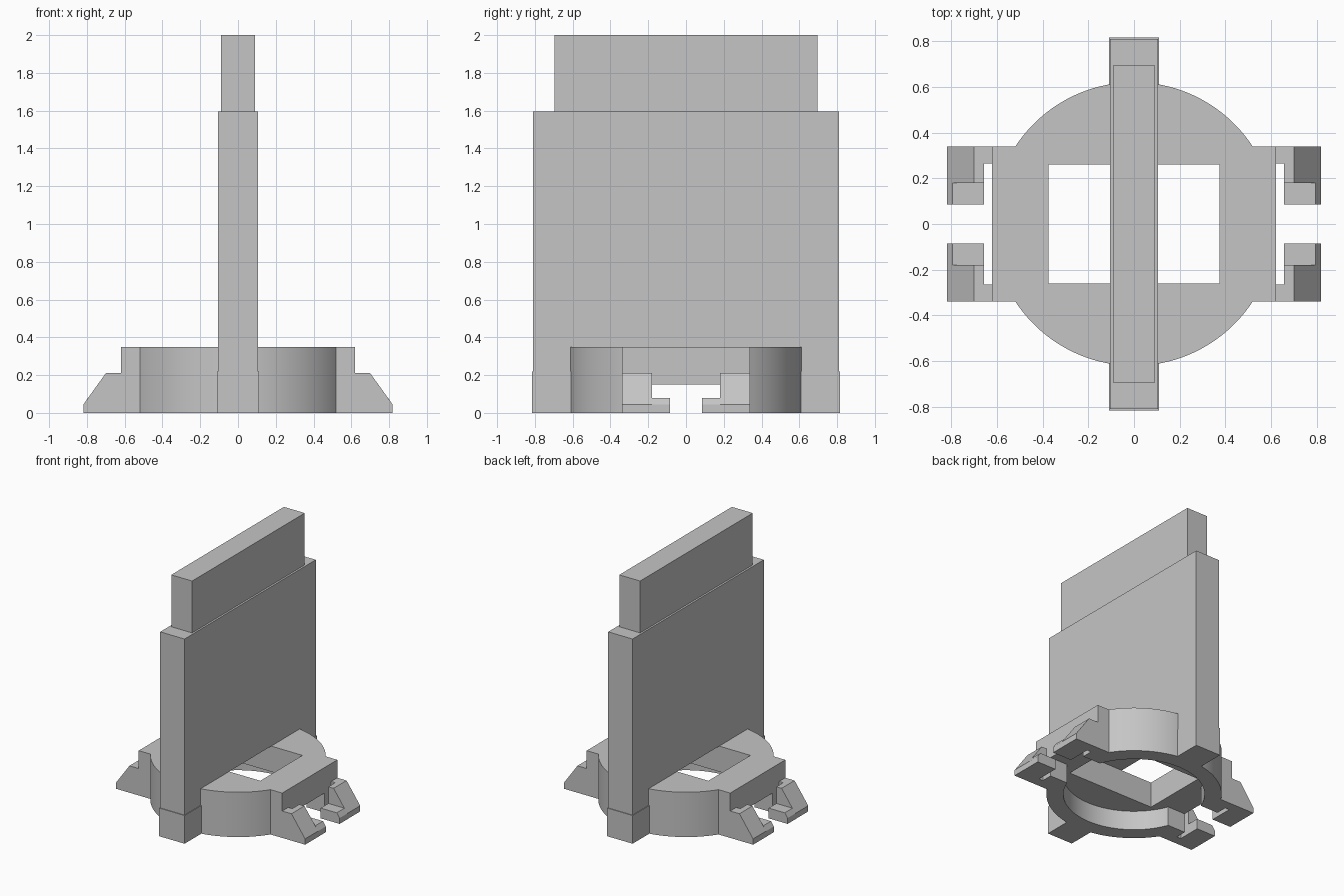
import bpy, bmesh, math

cube = bpy.data.objects.get("Cube")
if cube:
    bpy.data.objects.remove(cube, do_unlink=True)

# Single grey material
GREY = (0.56, 0.56, 0.56, 1.0)
grey = bpy.data.materials.new("light grey")
grey.use_nodes = True
grey.diffuse_color = GREY
grey.node_tree.nodes["Principled BSDF"].inputs["Base Color"].default_value = GREY


def extrude(name, points, direction):
    """Solid made by sweeping a flat outline of 3D points along a vector."""
    bm = bmesh.new()
    face = bm.faces.new([bm.verts.new(p) for p in points])
    swept = bmesh.ops.extrude_face_region(bm, geom=[face])["geom"]
    bmesh.ops.translate(bm, vec=direction,
                        verts=[v for v in swept if isinstance(v, bmesh.types.BMVert)])
    bmesh.ops.recalc_face_normals(bm, faces=bm.faces)
    mesh = bpy.data.meshes.new(name)
    bm.to_mesh(mesh)
    bm.free()
    mesh.materials.append(grey)
    obj = bpy.data.objects.new(name, mesh)
    bpy.context.collection.objects.link(obj)
    return obj


def box(name, x, y, z):
    corners = [(x[0], y[0]), (x[1], y[0]), (x[1], y[1]), (x[0], y[1])]
    return extrude(name, [(a, b, z[0]) for a, b in corners], (0, 0, z[1] - z[0]))


def circle(radius, start, end, steps):
    return [(radius * math.cos(start + (end - start) * i / steps),
             radius * math.sin(start + (end - start) * i / steps)) for i in range(steps + 1)]


def cut(obj, cutter):
    mod = obj.modifiers.new("cut", 'BOOLEAN')
    mod.operation = 'DIFFERENCE'
    mod.solver = 'EXACT'
    mod.object = cutter
    cutter.hide_render = True
    bpy.context.view_layer.objects.active = obj
    bpy.ops.object.modifier_apply(modifier=mod.name)
    bpy.data.objects.remove(cutter, do_unlink=True)


# Base collar: round front and back, flat shoulders at the sides
R, SIDE, SHOULDER, TOP, FLOOR = 0.62, 0.62, 0.34, 0.35, 0.15
a = math.asin(SHOULDER / R)
back = circle(R, a, math.pi - a, 48)
outline = ([(SIDE, SHOULDER)] + back + [(-SIDE, SHOULDER), (-SIDE, -SHOULDER)]
           + [(-x, -y) for x, y in back] + [(SIDE, -SHOULDER)])
collar = extrude("base_collar", [(x, y, 0) for x, y in outline], (0, 0, TOP))

# Round recess underneath, window through the top, slot from side to side
bore = circle(0.5, 0, math.tau, 96)[:-1]
cut(collar, extrude("bore_cutter", [(x, y, -0.1) for x, y in bore], (0, 0, FLOOR + 0.1)))
cut(collar, box("window_cutter", (-0.375, 0.375), (-0.26, 0.26), (0.05, 0.5)))
cut(collar, box("slot_cutter", (-1, 1), (-0.18, 0.18), (-0.1, FLOOR)))
bpy.ops.object.select_all(action='DESELECT')
collar.select_set(True)
bpy.context.view_layer.objects.active = collar
bpy.ops.object.shade_smooth_by_angle(angle=math.radians(25))

# Upright panel with a narrower tab on top
box("panel", (-0.105, 0.105), (-0.81, 0.81), (TOP, 1.595))
box("top_tab", (-0.09, 0.09), (-0.695, 0.695), (1.595, 2.0))

# Panel legs and feet at the front and back
for side, s in (("front", -1), ("back", 1)):
    box(side + "_leg", (-0.105, 0.105), sorted((0.58 * s, 0.81 * s)), (0.22, TOP))
    box(side + "_foot", (-0.11, 0.11), sorted((0.58 * s, 0.816 * s)), (0, 0.22))

# Four hooked clips: sloped body, bridge to the collar, low lip facing inward
body = [(0.655, 0), (0.818, 0), (0.818, 0.045), (0.70, 0.21), (0.655, 0.21)]
lip = [(0.655, 0), (0.818, 0), (0.818, 0.045), (0.794, 0.08), (0.655, 0.08)]
for x_name, sx in (("left", 1), ("right", -1)):
    for y_name, sy in (("front", -1), ("back", 1)):
        name = y_name + "_" + x_name + "_clip_"
        extrude(name + "body", [(x * sx, 0.18 * sy, z) for x, z in body], (0, 0.16 * sy, 0))
        extrude(name + "lip", [(x * sx, 0.085 * sy, z) for x, z in lip], (0, 0.095 * sy, 0))
        box(name + "bridge", sorted((SIDE * sx, 0.655 * sx)),
            sorted((0.265 * sy, SHOULDER * sy)), (0, 0.21))
